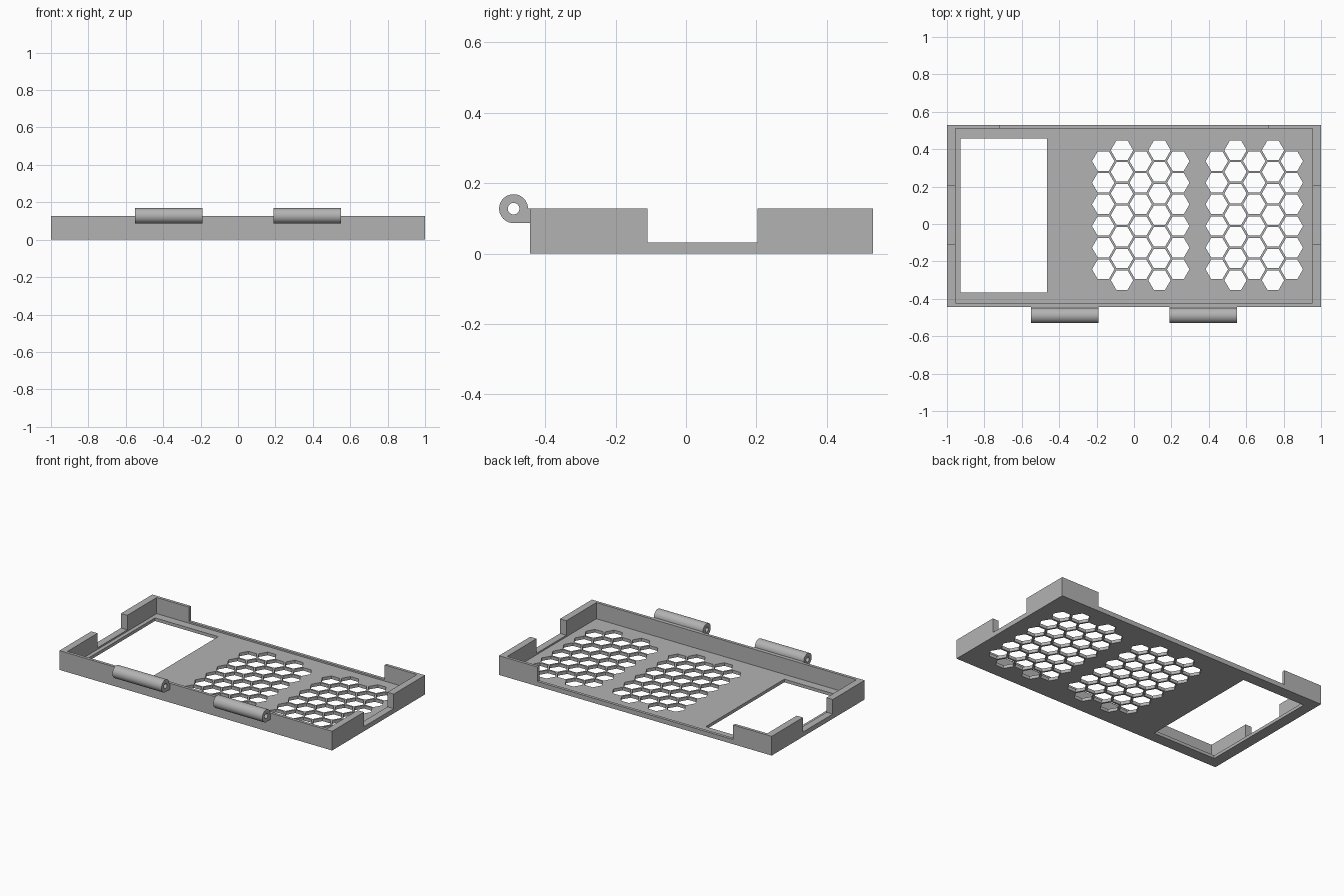
import bpy, bmesh, math
from mathutils import Vector

cube = bpy.data.objects.get("Cube")
if cube:
    bpy.data.objects.remove(cube, do_unlink=True)

# Overall sizes
FRONT, BACK, HEIGHT = -0.4425, 0.5305, 0.1275
MID_Y = (FRONT + BACK) / 2
FLOOR, LIP = 0.0205, 0.031
WALL_X, WALL_Y = 0.046, 0.0195

grey = bpy.data.materials.new("plain_grey")
grey.use_nodes = True
colour = (0.45, 0.45, 0.45, 1)
grey.diffuse_color = colour
grey.node_tree.nodes["Principled BSDF"].inputs["Base Color"].default_value = colour


def add_prism(bm, points, depth):
    """Extrude a closed outline of 3D points along the depth vector."""
    face = bm.faces.new([bm.verts.new(p) for p in points])
    side = bmesh.ops.extrude_face_region(bm, geom=[face])
    verts = [v for v in side["geom"] if isinstance(v, bmesh.types.BMVert)]
    bmesh.ops.translate(bm, vec=depth, verts=verts)


def add_box(bm, x0, x1, y0, y1, z0, z1):
    outline = [(x0, y0, z0), (x1, y0, z0), (x1, y1, z0), (x0, y1, z0)]
    add_prism(bm, outline, Vector((0, 0, z1 - z0)))


def finish(bm, name):
    bmesh.ops.recalc_face_normals(bm, faces=bm.faces)
    mesh = bpy.data.meshes.new(name)
    bm.to_mesh(mesh)
    bm.free()
    mesh.materials.append(grey)
    obj = bpy.data.objects.new(name, mesh)
    bpy.context.collection.objects.link(obj)
    return obj


def cut(obj, bm):
    """Subtract the given shape from an object."""
    cutter = finish(bm, "cutter")
    cutter.hide_render = True
    mod = obj.modifiers.new("cut", "BOOLEAN")
    mod.operation, mod.solver, mod.object = "DIFFERENCE", "EXACT", cutter
    bpy.context.view_layer.objects.active = obj
    bpy.ops.object.modifier_apply(modifier=mod.name)
    bpy.data.objects.remove(cutter, do_unlink=True)


def cut_box(obj, *bounds):
    bm = bmesh.new()
    add_box(bm, *bounds)
    cut(obj, bm)


# Tray: solid block, hollowed
bm = bmesh.new()
add_box(bm, -1, 1, FRONT, BACK, 0, HEIGHT)
tray = finish(bm, "tray")
cut_box(tray, -1 + WALL_X, 1 - WALL_X, FRONT + WALL_Y, BACK - WALL_Y, FLOOR, 0.3)

# Notches in both end walls and in the back wall
cut_box(tray, -1.1, 1.1, -0.109, 0.203, LIP, 0.3)
cut_box(tray, -0.718, 0.718, 0.4, 0.7, LIP, 0.3)

# Rectangular window
cut_box(tray, -0.928, -0.464, -0.367, 0.456, -0.1, 0.1)

# Two honeycomb vents, columns of six and seven holes
HEX_R, PITCH = 0.06, 0.1157
bm = bmesh.new()
for centre_x in (0.036, 0.643):
    for col in range(5):
        rows = 7 if col % 2 else 6
        x = centre_x + (col - 2) * PITCH * math.sqrt(3) / 2
        for row in range(rows):
            y = MID_Y + 0.003 + (row - (rows - 1) / 2) * PITCH
            corners = [(x + HEX_R * math.cos(i * math.pi / 3),
                        y + HEX_R * math.sin(i * math.pi / 3), -0.05) for i in range(6)]
            add_prism(bm, corners, Vector((0, 0, 0.1)))
cut(tray, bm)

# Hinge knuckles: round barrel with a square foot, bored for a pin
PIN_Y, KNUCKLE_R, PIN_R = -0.4895, 0.041, 0.0165


def arc(x, radius, degrees, steps):
    angles = [math.radians(degrees * i / steps) for i in range(steps + 1)]
    return [(x, PIN_Y + radius * math.cos(a), HEIGHT + radius * math.sin(a)) for a in angles]


for name, x0 in (("right_hinge_knuckle", -0.55), ("left_hinge_knuckle", 0.19)):
    bm = bmesh.new()
    outline = arc(x0, KNUCKLE_R, 270, 36)
    outline += [(x0, FRONT, HEIGHT - KNUCKLE_R), (x0, FRONT, HEIGHT)]
    add_prism(bm, outline, Vector((0.36, 0, 0)))
    knuckle = finish(bm, name)
    bm = bmesh.new()
    add_prism(bm, arc(x0 - 0.1, PIN_R, 360, 32)[:-1], Vector((0.6, 0, 0)))
    cut(knuckle, bm)
    bpy.ops.object.select_all(action="DESELECT")
    knuckle.select_set(True)
    bpy.context.view_layer.objects.active = knuckle
    bpy.ops.object.shade_smooth_by_angle(angle=math.radians(30))
